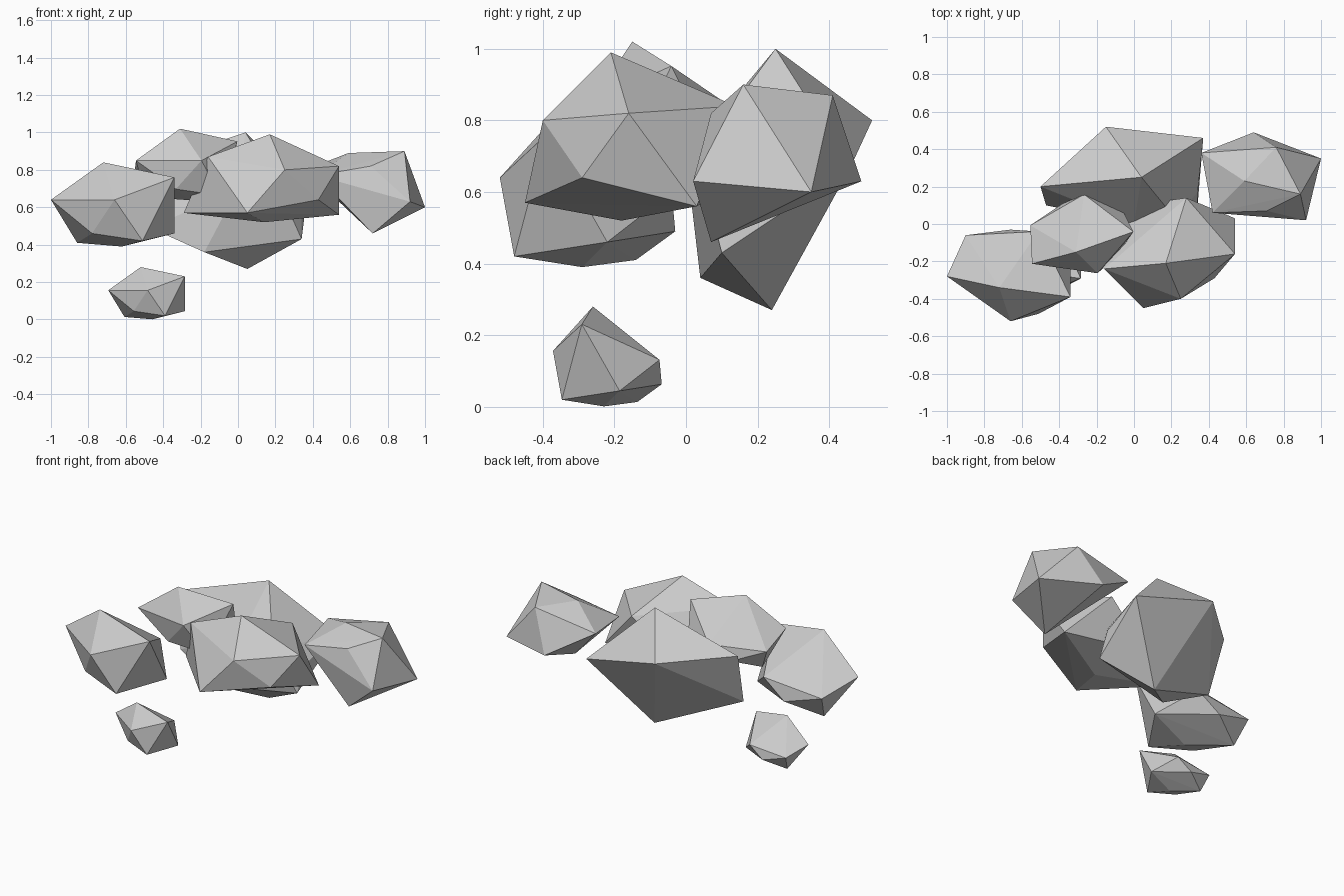
import bpy
import bmesh
from math import radians
from mathutils import Matrix, Vector

default_cube = bpy.data.objects.get("Cube")
if default_cube is not None:
    bpy.data.objects.remove(default_cube, do_unlink=True)

# One plain grey for every lump
grey = bpy.data.materials.new("pale_grey")
colour = (0.6, 0.6, 0.6, 1)
grey.diffuse_color = colour
grey.use_nodes = True
for node in grey.node_tree.nodes:
    if node.type == "BSDF_PRINCIPLED":
        node.inputs["Base Color"].default_value = colour


def add_lump(name, corners, place=None):
    """Wrap a flat-faced convex skin around a few corner points."""
    bm = bmesh.new()
    for corner in corners:
        bm.verts.new(corner)
    hull = bmesh.ops.convex_hull(bm, input=list(bm.verts))
    # Drop corners that ended up inside the skin
    unused = {v for v in hull["geom_interior"] + hull["geom_unused"]
              if isinstance(v, bmesh.types.BMVert)}
    bmesh.ops.delete(bm, geom=list(unused), context="VERTS")
    if place is not None:
        bmesh.ops.transform(bm, matrix=place, verts=list(bm.verts))
    bmesh.ops.recalc_face_normals(bm, faces=list(bm.faces))
    mesh = bpy.data.meshes.new(name)
    bm.to_mesh(mesh)
    bm.free()
    mesh.materials.append(grey)
    lump = bpy.data.objects.new(name, mesh)
    bpy.context.scene.collection.objects.link(lump)
    return lump


def placement(peak, size, turn):
    """Move the shared lump so that its peak sits at the given point."""
    move = Matrix.Translation(Vector(peak))
    spin = Matrix.Rotation(radians(turn), 4, "Z")
    scale = Matrix.Scale(size, 4)
    return move @ spin @ scale


# Shared lump, measured from its peak: peak, upper ring, lower ring, base
shared_peak = [(0, 0, 0)]
shared_upper = [(.38, -.05, -.08), (.06, -.18, -.2), (-.28, .06, -.2),
                (-.18, .28, -.28), (.21, .3, -.24)]
shared_lower = [(.21, -.14, -.42), (.38, .12, -.38), (.06, .31, -.35),
                (-.14, .2, -.43), (-.06, -.06, -.38)]
shared_base = [(.1, .05, -.45)]
shared_lump = shared_peak + shared_upper + shared_lower + shared_base

# Three copies of the shared lump: side, low and upper
add_lump("right_lump", shared_lump, placement((-.72, -.34, .84), 1, 0))
add_lump("small_low_lump", shared_lump, placement((-.52, -.26, .28), .62, 0))
add_lump("upper_lump", shared_lump, placement((-.31, -.15, 1.02), .85, 27))

# Wide lump at the front
front_upper = [(.17, -.21, .99), (.25, -.4, .8), (.54, -.16, .82),
               (.28, .14, .84), (-.16, -.24, .87)]
front_lower = [(.43, -.29, .64), (.05, -.45, .57), (.54, .03, .56),
               (.14, -.18, .52), (-.29, -.1, .57), (0, .1, .6)]
add_lump("front_lump", front_upper + front_lower)

# Lump on the model's left
left_upper = [(.89, .16, .9), (.76, .41, .87), (.59, .23, .89),
              (.71, .07, .82), (.42, .06, .77), (.36, .38, .8)]
left_lower = [(.64, .49, .63), (1, .35, .6), (.92, .02, .63), (.72, .07, .46)]
add_lump("left_lump", left_upper + left_lower)

# Largest lump at the back, tapering downwards
back_upper = [(.04, .25, 1), (-.15, .52, .8), (.37, .46, .67),
              (-.5, .2, .82), (.22, .03, .7), (0, 0, .7)]
back_lower = [(-.47, .1, .49), (-.18, .04, .36), (.34, .1, .43),
              (.34, .17, .58), (.05, .24, .27)]
add_lump("back_lump", back_upper + back_lower)
